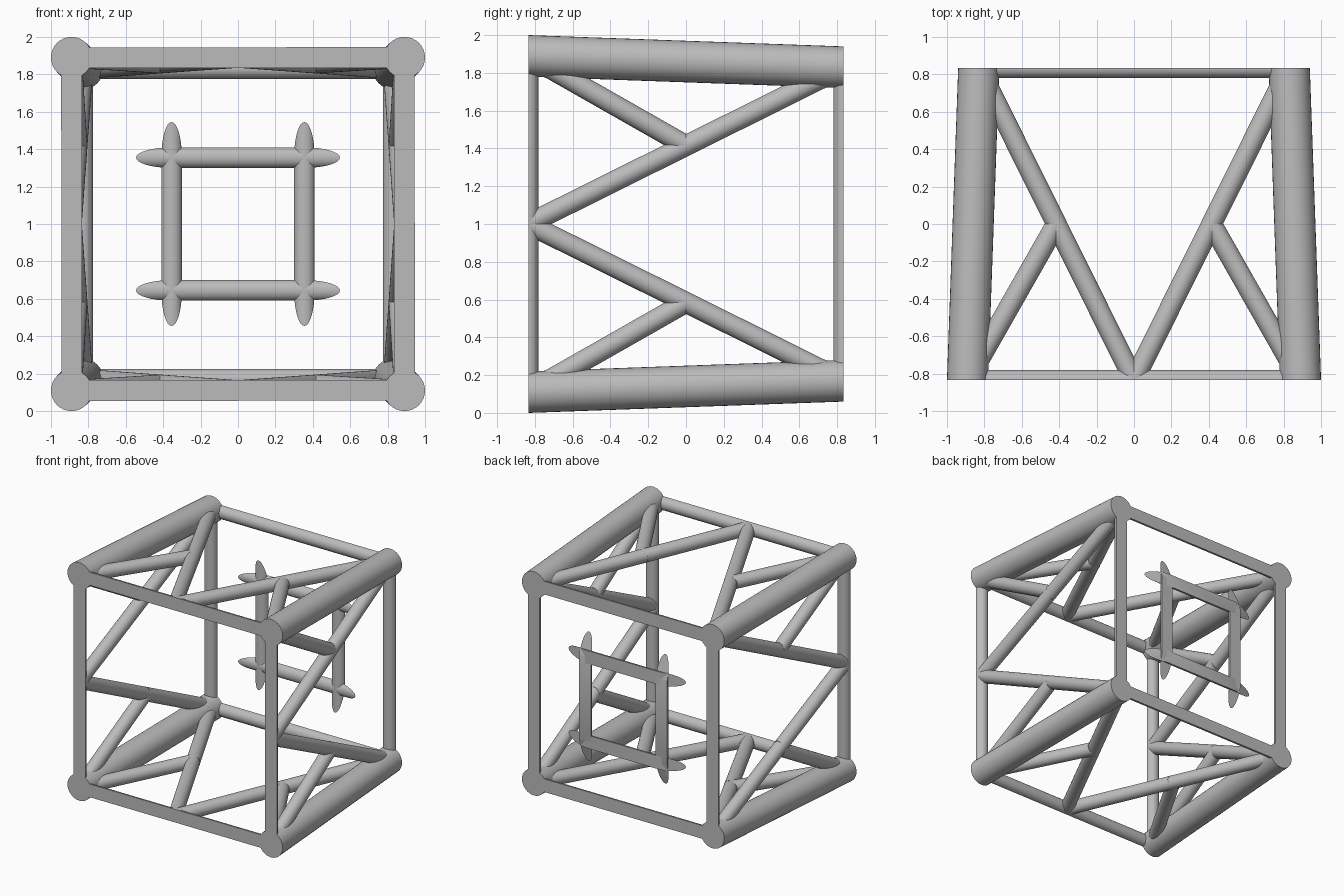
import bpy
import bmesh
import math
from mathutils import Vector, Matrix

cube = bpy.data.objects.get("Cube")
if cube:
    bpy.data.objects.remove(cube, do_unlink=True)

# Single painted metal colour
GREY = (0.5, 0.5, 0.5, 1.0)
metal = bpy.data.materials.new("grey_metal")
metal.use_nodes = True
metal.diffuse_color = GREY
metal.node_tree.nodes["Principled BSDF"].inputs["Base Color"].default_value = GREY

DEPTH = 0.835     # half length of the bay along y
FRONT = 0.89      # half width of the front frame
BACK = 0.83       # half width of the back frame
MID = (FRONT + BACK) / 2
RING = 0.355      # half width of the small square at the back
LEG_R, BAR_R = 0.11, 0.055

FRONT_CUT = ((0, -DEPTH, 0), (0, -1, 0))
BACK_CUT = ((0, DEPTH, 0), (0, 1, 0))
MIDDLE_CUT = ((0, 0, 0), (0, 1, 0))


def tube(name, start, end, radius, cuts, extend, turn):
    """Round bar from start to end, trimmed flat by planes and turned to one side."""
    a, b = Vector(start), Vector(end)
    axis = b - a
    bm = bmesh.new()
    place = Matrix.Translation((a + b) / 2) @ axis.to_track_quat('Z', 'Y').to_matrix().to_4x4()
    bmesh.ops.create_cone(bm, cap_ends=True, segments=32, radius1=radius, radius2=radius,
                          depth=axis.length + 2 * extend, matrix=place)
    for point, normal in cuts:
        bmesh.ops.bisect_plane(bm, geom=bm.verts[:] + bm.edges[:] + bm.faces[:],
                               plane_co=point, plane_no=normal, clear_outer=True)
        bmesh.ops.holes_fill(bm, edges=[e for e in bm.edges if e.is_boundary], sides=0)
    bm.transform(turn)
    bmesh.ops.recalc_face_normals(bm, faces=bm.faces[:])
    mesh = bpy.data.meshes.new(name)
    bm.to_mesh(mesh)
    bm.free()
    mesh.materials.append(metal)
    obj = bpy.data.objects.new(name, mesh)
    bpy.context.collection.objects.link(obj)
    bpy.ops.object.select_all(action='DESELECT')
    obj.select_set(True)
    bpy.context.view_layer.objects.active = obj
    bpy.ops.object.shade_smooth_by_angle(angle=math.radians(30))


ends = (FRONT_CUT, BACK_CUT)
for k, side in enumerate(("top", "left", "bottom", "right")):
    # Each side is the top side turned about the long axis
    turn = Matrix.Translation((0, 0, 1)) @ Matrix.Rotation(k * math.pi / 2, 4, 'Y')

    # Tapering corner leg
    tube(side + "_corner_leg", (FRONT, -DEPTH, FRONT), (BACK, DEPTH, BACK),
         LEG_R, ends, 0.1, turn)

    # Flat-faced end frames
    tube(side + "_front_bar", (-FRONT, -DEPTH, FRONT), (FRONT, -DEPTH, FRONT),
         BAR_R, ends, 0, turn)
    tube(side + "_back_bar", (-BACK, DEPTH, BACK), (BACK, DEPTH, BACK),
         BAR_R, ends, 0, turn)

    # Diagonals and the short braces that meet them halfway
    for s, hand in ((1, "a"), (-1, "b")):
        tube(f"{side}_diagonal_{hand}", (0, -DEPTH, FRONT), (s * BACK, DEPTH, BACK),
             BAR_R, ends, 0.05, turn)
        tube(f"{side}_brace_{hand}", (s * FRONT, -DEPTH, FRONT), (s * BACK / 2, 0, MID),
             BAR_R, (FRONT_CUT, MIDDLE_CUT), 0.05, turn)

    # Small square with ends sliced at a slant
    slants = [((s * RING, DEPTH, 0), (s * BAR_R, 0.19, 0)) for s in (1, -1)]
    tube(side + "_ring_bar", (-RING, DEPTH, RING), (RING, DEPTH, RING),
         BAR_R, [BACK_CUT] + slants, 0.25, turn)
